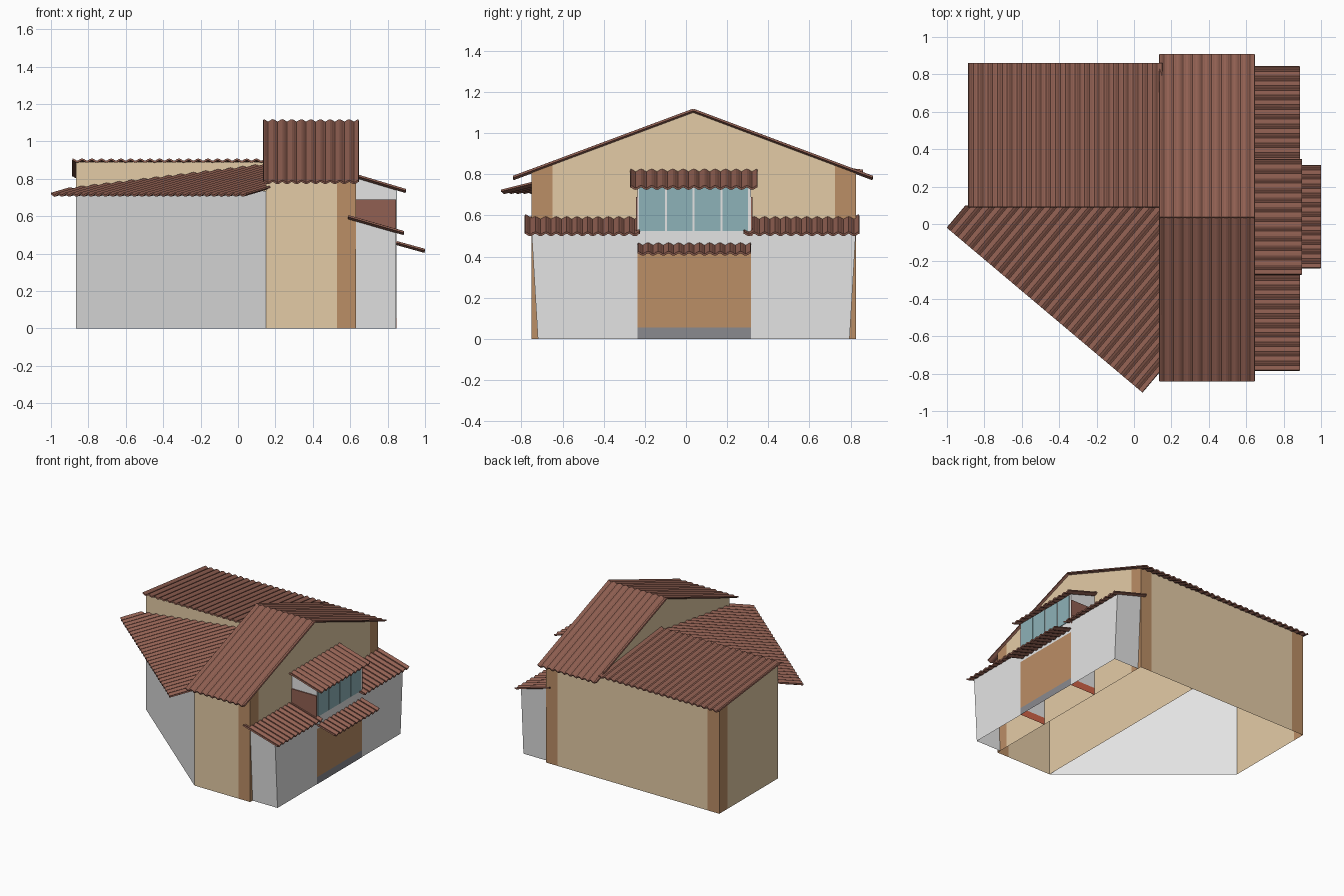
import bpy, bmesh, math
from mathutils import Vector

if "Cube" in bpy.data.objects:
    bpy.data.objects.remove(bpy.data.objects["Cube"])


def mat(name, r, g, b):
    lin = [((c / 255 + 0.055) / 1.055) ** 2.4 for c in (r, g, b)]
    m = bpy.data.materials.new(name)
    m.diffuse_color = (*lin, 1)
    m.use_nodes = True
    m.node_tree.nodes["Principled BSDF"].inputs["Base Color"].default_value = m.diffuse_color
    return m


TAN = mat("tan_wall", 228, 203, 166)
BROWN = mat("brown_trim", 187, 142, 102)
WHITE = mat("white_wall", 228, 228, 228)
ROOF = mat("roof_tile", 145, 96, 82)
GLASS = mat("window_glass", 141, 178, 184)
GREY = mat("grey_base", 138, 138, 143)
ORANGE = mat("orange_base", 208, 99, 70)


def finish(bm, name, mats):
    me = bpy.data.meshes.new(name)
    bm.to_mesh(me)
    bm.free()
    for m in mats:
        me.materials.append(m)
    ob = bpy.data.objects.new(name, me)
    bpy.context.collection.objects.link(ob)
    return ob


def cut(bm, axis, value, keep=0):
    """Slice at axis=value; keep=-1 drops everything above the plane."""
    no = [0, 0, 0]
    no[axis] = 1
    co = [value * n for n in no]
    bmesh.ops.bisect_plane(bm, geom=bm.verts[:] + bm.edges[:] + bm.faces[:],
                           plane_co=co, plane_no=no, clear_outer=keep < 0)


def shell(profile, lo, hi, axis):
    """Extrude a profile along x (yz points) or y (xz points); drop top and bottom."""
    bm = bmesh.new()
    def at(p, t):
        return (t, p[0], p[1]) if axis == 0 else (p[0], t, p[1])
    a = [bm.verts.new(at(p, lo)) for p in profile]
    b = [bm.verts.new(at(p, hi)) for p in profile]
    n = len(profile)
    bm.faces.new(a)
    bm.faces.new(b)
    for i in range(n):
        bm.faces.new((a[i], a[(i + 1) % n], b[(i + 1) % n], b[i]))
    bmesh.ops.recalc_face_normals(bm, faces=bm.faces[:])
    drop(bm, lambda c, nrm: abs(nrm.z) > 0.1)
    return bm


def drop(bm, rule):
    bm.normal_update()
    bad = [f for f in bm.faces if rule(f.calc_center_median(), f.normal)]
    bmesh.ops.delete(bm, geom=bad, context='FACES')


def paint(bm, rule):
    bm.normal_update()
    for f in bm.faces:
        f.material_index = rule(f.calc_center_median(), f.normal)


def box(name, lo, hi, m):
    bm = bmesh.new()
    bmesh.ops.create_cube(bm, size=1)
    for v in bm.verts:
        v.co = [(l + h) / 2 + c * (h - l) for l, h, c in zip(lo, hi, v.co)]
    return finish(bm, name, [m])


def tiles(name, low_a, low_b, up, count, trim=()):
    """Corrugated sheet: low edge from low_a to low_b, rising along up."""
    a, b, up = Vector(low_a), Vector(low_b), Vector(up)
    bm = bmesh.new()
    steps = count * 6
    rows = []
    for i in range(steps + 1):
        wave = 0.006 * math.cos(2 * math.pi * i / 6)
        p = a.lerp(b, i / steps) + Vector((0, 0, wave))
        rows.append((bm.verts.new(p), bm.verts.new(p + up)))
    for p, q in zip(rows, rows[1:]):
        bm.faces.new((p[0], q[0], q[1], p[1]))
    for axis, value in trim:
        cut(bm, axis, value, -1)
    ob = finish(bm, name, [ROOF])
    s = ob.modifiers.new("thickness", 'SOLIDIFY')
    s.thickness = 0.01
    s.offset = 0
    return ob


# Gabled wing with brown corner strips
bm = shell([(-0.75, 0), (0.825, 0), (0.825, 0.81), (0.035, 1.1), (-0.75, 0.81)], 0.15, 0.63, 0)
for axis, value in ((0, 0.53), (1, -0.65), (1, 0.725)):
    cut(bm, axis, value)
paint(bm, lambda c, n: int(c.x > 0.53 and (abs(n.y) > 0.5 or c.y < -0.65 or c.y > 0.725)))
finish(bm, "gable_wing_walls", [TAN, BROWN])

# Rear wing, open towards the angled room below its roof
bm = shell([(0.1, 0), (0.825, 0), (0.825, 0.81), (0.1, 0.89)], -0.865, 0.15, 0)
for axis, value in ((0, -0.765), (1, 0.725), (2, 0.7)):
    cut(bm, axis, value)
drop(bm, lambda c, n: c.x > 0.149 or (c.y < 0.101 and c.z < 0.7))
paint(bm, lambda c, n: int((c.y > 0.82 and c.x < -0.765) or (c.x < -0.86 and c.y > 0.725)))
finish(bm, "rear_wing_walls", [TAN, BROWN])

# Angled white wall
bm = bmesh.new()
bm.faces.new([bm.verts.new(p) for p in ((-0.865, 0.1, 0), (0.15, -0.75, 0),
                                        (0.15, -0.75, 0.735), (-0.865, 0.1, 0.735))])
finish(bm, "angled_wall", [WHITE])

# White side bays, outer side leaning in towards the ground
for name, inner, outer, s in (("bay_front", -0.235, -0.75, 1), ("bay_rear", 0.315, 0.825, -1)):
    bm = shell([(0.63, 0), (0.845, 0), (0.845, 0.515), (0.63, 0.58)],
               min(inner, outer), max(inner, outer), 1)
    drop(bm, lambda c, n: abs(c.y - inner) < 0.001 or c.x < 0.631)
    for v in bm.verts:
        if abs(v.co.y - outer) < 0.001 and v.co.z < 0.01:
            v.co.y += 0.03 * s
    finish(bm, name, [WHITE])

# Central bay: grey base, brown panel, white window storey
bm = shell([(0.63, 0), (0.847, 0), (0.847, 0.74), (0.63, 0.805)], -0.235, 0.315, 1)
for z in (0.055, 0.43):
    cut(bm, 2, z)
drop(bm, lambda c, n: c.x < 0.631)


def bay_rule(c, n):
    if n.x < 0.5:
        return 3 if c.z < 0.055 else 0
    return 2 if c.z < 0.055 else 1 if c.z < 0.43 else 0


paint(bm, bay_rule)
finish(bm, "central_bay", [WHITE, BROWN, GREY, ORANGE])

# Window panes
for i in range(4):
    y = -0.228 + i * 0.135
    box(f"window_pane_{i + 1}", (0.846, y, 0.525), (0.851, y + 0.125, 0.735), GLASS)

# Tile-coloured cheeks beside the windows
for name, y in (("cheek_front", -0.244), ("cheek_rear", 0.316)):
    box(name, (0.63, y, 0.5), (0.846, y + 0.008, 0.69), ROOF)

# Tiled roofs
tiles("gable_roof_front", (0.135, -0.84, 0.782), (0.645, -0.84, 0.782), (0, 0.875, 0.326), 10)
tiles("gable_roof_rear", (0.135, 0.907, 0.782), (0.645, 0.907, 0.782), (0, -0.872, 0.326), 10)
tiles("rear_wing_roof", (-0.885, 0.86, 0.812), (0.15, 0.86, 0.812), (0, -0.77, 0.086), 20)
tiles("angled_roof", (-1.0, -0.02, 0.715), (0.045, -0.9, 0.715),
      (0.644 * 0.95, 0.765 * 0.95, 0.18), 27, trim=((0, 0.18), (1, 0.098)))
tiles("bay_roof_front", (0.887, -0.783, 0.51), (0.887, -0.225, 0.51), (-0.297, 0, 0.085), 11)
tiles("bay_roof_rear", (0.887, 0.28, 0.51), (0.887, 0.842, 0.51), (-0.297, 0, 0.085), 11)
tiles("window_roof", (0.897, -0.27, 0.735), (0.897, 0.347, 0.735), (-0.267, 0, 0.08), 12)
tiles("door_awning", (0.998, -0.235, 0.415), (0.998, 0.315, 0.415), (-0.155, 0, 0.043), 11)
